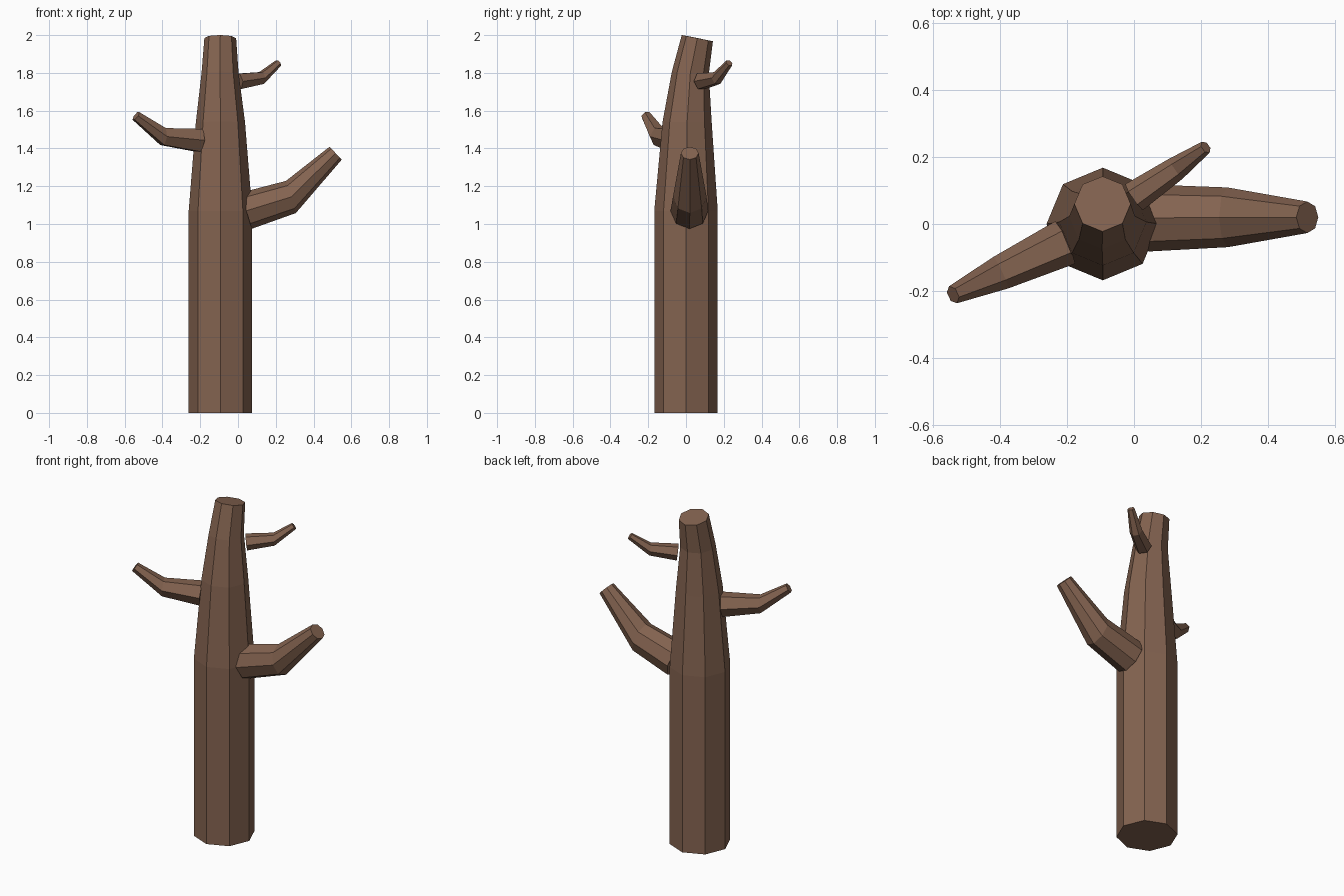
import bpy, bmesh
from math import cos, sin, tau
from mathutils import Vector

if "Cube" in bpy.data.objects:
    bpy.data.objects.remove(bpy.data.objects["Cube"])

bark = bpy.data.materials.new("bark")
bark.diffuse_color = (0.23, 0.125, 0.08, 1)
bark.use_nodes = True
bark.node_tree.nodes["Principled BSDF"].inputs["Base Color"].default_value = bark.diffuse_color


def limb(name, sides, rings, ref):
    """Faceted tapering tube through (x, y, z, radius) rings, capped at both ends."""
    pts = [Vector(r[:3]) for r in rings]
    bm = bmesh.new()
    loops = []
    for i, p in enumerate(pts):
        n = (pts[max(i, 1)] - pts[max(i, 1) - 1]).normalized()
        u = Vector(ref).cross(n).normalized()
        v = n.cross(u)
        loops.append([bm.verts.new(p + rings[i][3] * (cos(tau * k / sides) * u + sin(tau * k / sides) * v))
                      for k in range(sides)])
    for a, b in zip(loops, loops[1:]):
        for k in range(sides):
            j = (k + 1) % sides
            bm.faces.new((a[k], a[j], b[j], b[k]))
    bm.faces.new(loops[0][::-1])
    bm.faces.new(loops[-1])
    bmesh.ops.recalc_face_normals(bm, faces=bm.faces)
    me = bpy.data.meshes.new(name)
    bm.to_mesh(me)
    bm.free()
    me.materials.append(bark)
    ob = bpy.data.objects.new(name, me)
    bpy.context.collection.objects.link(ob)


# Trunk, leaning back towards the top
limb("trunk", 8, [(-0.093, 0, 0, 0.168), (-0.093, 0, 1.07, 0.168), (-0.093, 0.006, 1.54, 0.13),
                  (-0.095, 0.023, 1.80, 0.098), (-0.094, 0.06, 1.984, 0.084)], (0, 1, 0))

# Thick lower branch
limb("large_branch", 8, [(0.043, 0.018, 1.07, 0.1), (0.28, 0.02, 1.143, 0.089),
                         (0.517, 0.02, 1.375, 0.047)], (0, 0, 1))

# Middle branch on the left
limb("left_branch", 6, [(-0.205, -0.055, 1.443, 0.07), (-0.397, -0.145, 1.463, 0.052),
                        (-0.54, -0.211, 1.572, 0.028)], (0, 0, 1))

# Small twig near the top
limb("top_twig", 6, [(0.0, 0.08, 1.755, 0.047), (0.125, 0.165, 1.773, 0.036),
                     (0.214, 0.229, 1.852, 0.02)], (0, 0, 1))
